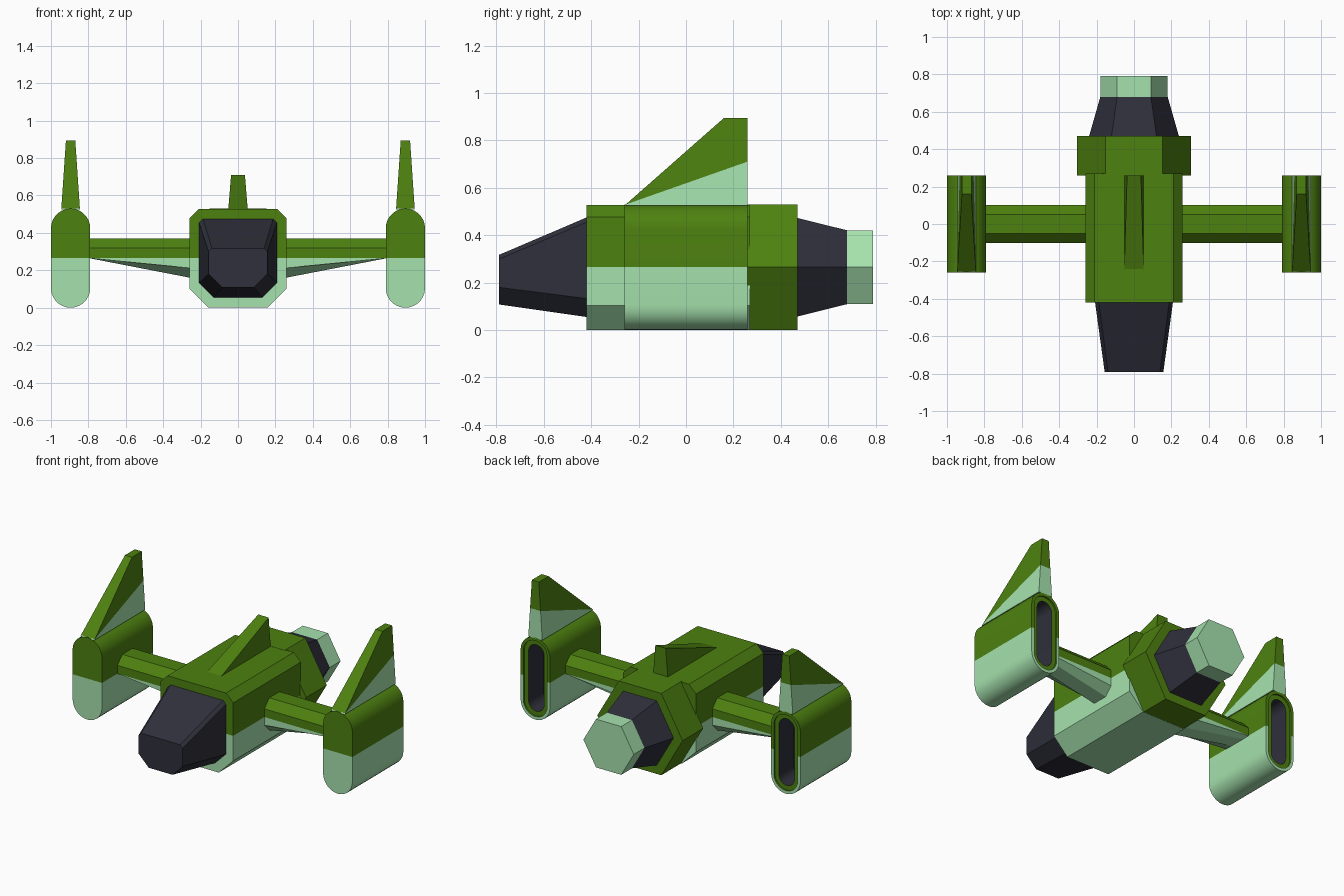
import bpy, bmesh, math
from mathutils import Vector

if "Cube" in bpy.data.objects:
    bpy.data.objects.remove(bpy.data.objects["Cube"])

MID = 0.265  # height of the horizontal colour split


def material(name, rgb):
    m = bpy.data.materials.new(name)
    m.diffuse_color = (*rgb, 1)
    m.use_nodes = True
    m.node_tree.nodes["Principled BSDF"].inputs["Base Color"].default_value = m.diffuse_color
    return m


GREEN = material("green", (0.075, 0.22, 0.005))
LIGHT = material("pale_green", (0.38, 0.76, 0.42))
DARK = material("dark_grey", (0.028, 0.029, 0.044))


def loft(name, rings, mats, bands=(), split=None, mirror=False, smooth=False):
    """Skin rings of points, cap both ends. bands: material index per strip (last = end cap).
    split: (point, normal); unassigned faces below the plane take material 1."""
    bm = bmesh.new()
    vs = [[bm.verts.new(p) for p in r] for r in rings]
    n = len(rings[0])
    bm.faces.new(vs[0])
    for k in range(len(vs) - 1):
        for i in range(n):
            j = (i + 1) % n
            f = bm.faces.new((vs[k][i], vs[k][j], vs[k + 1][j], vs[k + 1][i]))
            f.material_index = bands[k] if bands else 0
    end = bm.faces.new(vs[-1])
    end.material_index = bands[-1] if bands else 0
    bmesh.ops.remove_doubles(bm, verts=bm.verts[:], dist=1e-5)
    bmesh.ops.recalc_face_normals(bm, faces=bm.faces[:])
    if split:
        co, no = Vector(split[0]), Vector(split[1])
        bmesh.ops.bisect_plane(bm, geom=bm.verts[:] + bm.edges[:] + bm.faces[:],
                               plane_co=co, plane_no=no)
        for f in bm.faces:
            if f.material_index == 0 and (f.calc_center_median() - co).dot(no) < -1e-5:
                f.material_index = 1
    me = bpy.data.meshes.new(name)
    bm.to_mesh(me)
    bm.free()
    for m in mats:
        me.materials.append(m)
    ob = bpy.data.objects.new(name, me)
    bpy.context.collection.objects.link(ob)
    if smooth:
        bpy.ops.object.select_all(action='DESELECT')
        ob.select_set(True)
        bpy.context.view_layer.objects.active = ob
        bpy.ops.object.shade_smooth_by_angle(angle=math.radians(30))
    if mirror:
        md = ob.modifiers.new("mirror", 'MIRROR')
        md.use_mirror_merge = False
        if mirror is not True:
            md.mirror_object = mirror
    return ob


def box_ring(y, w, z0, z1, top, bottom):
    """Eight-sided section with separate top and bottom chamfers."""
    half = [(w - bottom, z0), (w, z0 + bottom), (w, z1 - top), (w - top, z1)]
    return [(x, y, z) for x, z in half] + [(-x, y, z) for x, z in reversed(half)]


def hex_ring(y, r):
    return [(r * math.cos(math.pi / 3 * i), y, MID + r * math.sin(math.pi / 3 * i))
            for i in range(6)]


def stadium(y, r, steps=14):
    pts = []
    for start, cz in ((0, 0.425), (math.pi, 0.105)):
        for i in range(steps + 1):
            a = start + math.pi * i / steps
            pts.append((0.895 + r * math.cos(a), y, cz + r * math.sin(a)))
    return pts


def fin(name, x, profile, w0, w1, **kw):
    """Side profile (y, z) narrowing from half width w0 at the base to w1 at the top."""
    zs = [z for _, z in profile]
    z0, z1 = min(zs), max(zs)

    def side(s):
        return [(x + s * (w0 + (w1 - w0) * (z - z0) / (z1 - z0)), y, z) for y, z in profile]
    return loft(name, [side(-1), side(1)], [GREEN, LIGHT], **kw)


level = ((0, 0, MID), (0, 0, 1))

# Fuselage and canopy
loft("fuselage", [box_ring(-0.42, 0.26, 0, 0.528, 0.05, 0.103),
                  box_ring(0.27, 0.26, 0, 0.528, 0.05, 0.103)], [GREEN, LIGHT], split=level)
loft("cockpit", [box_ring(-0.79, 0.157, 0.108, 0.317, 0.018, 0.072),
                 box_ring(-0.42, 0.208, 0.055, 0.475, 0.02, 0.078)], [DARK])

# Main engine: collar, cone and nozzle
loft("engine_collar", [hex_ring(0.26, 0.305), hex_ring(0.47, 0.305)], [GREEN])
loft("engine_cone", [hex_ring(0.47, 0.24), hex_ring(0.68, 0.18)], [DARK])
loft("engine_nozzle", [hex_ring(0.68, 0.18), hex_ring(0.79, 0.18)], [LIGHT])

# Side pods with a recessed exhaust slot at the back
loft("side_pod", [stadium(-0.26, 0.105), stadium(0.26, 0.105), stadium(0.26, 0.085),
                  stadium(0.25, 0.085), stadium(0.25, 0.055), stadium(0.10, 0.055)],
     [GREEN, LIGHT, GREEN, DARK], bands=(0, 0, 2, 2, 3, 3),
     split=level, mirror=True, smooth=True)


# Wings: constant upper half, underside tapering up to nothing at the pod
def wing_ring(x, t):
    lo = [(-0.102, MID), (-0.102, MID - 0.053 * t), (-0.052, MID - 0.105 * t)]
    up = [(-0.052, 0.37), (-0.102, 0.318)]
    half = up + lo
    return [(x, y, z) for y, z in half] + [(x, -y, z) for y, z in reversed(half)]


loft("wing", [wing_ring(0.255, 1), wing_ring(0.792, 0.01)], [GREEN, LIGHT],
     split=level, mirror=True)

# Fins
fin("pod_fin", 0.895, [(-0.26, 0.525), (0.16, 0.895), (0.26, 0.895), (0.26, 0.525)],
    0.05, 0.025, split=((0.895, -0.26, 0.528), (0, -0.183, 0.52)), mirror=True)
fin("centre_fin", 0, [(-0.25, 0.525), (0.26, 0.71), (0.26, 0.525)], 0.052, 0.037)
